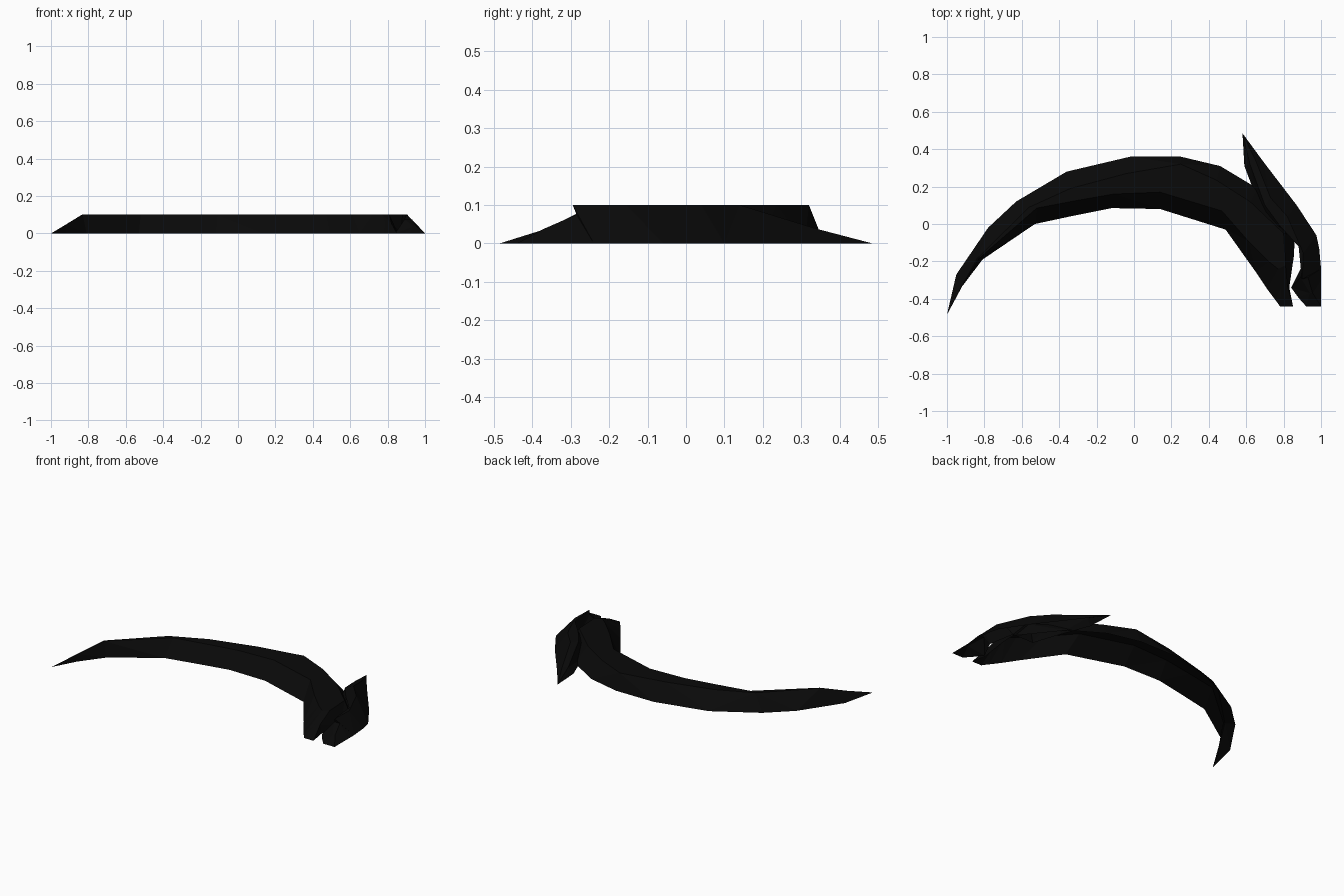
import bpy, bmesh

if "Cube" in bpy.data.objects:
    bpy.data.objects.remove(bpy.data.objects["Cube"])

black = bpy.data.materials.new("matte_black")
black.diffuse_color = (0.0028, 0.0028, 0.0028, 1)
black.use_nodes = True
black.node_tree.nodes["Principled BSDF"].inputs["Base Color"].default_value = black.diffuse_color


def ridge_loft(name, start, stations, end):
    """Faceted shell, open underneath. Each station gives outer base, outer
    crest, inner crest and inner base as x, y pairs, then the crest height."""
    bm = bmesh.new()
    rings = []
    for ob, oc, ic, ib, h in stations:
        rings.append([bm.verts.new((p[0], p[1], z))
                      for p, z in ((ob, 0), (oc, h), (ic, h), (ib, 0))])
    # pointed start
    tip = bm.verts.new((*start, 0))
    for i in range(3):
        bm.faces.new((tip, rings[0][i], rings[0][i + 1]))
    # outer slope, top and inner slope
    for a, b in zip(rings, rings[1:]):
        for i in range(3):
            bm.faces.new((a[i], b[i], b[i + 1], a[i + 1]))
    # chisel end lying on the base plane
    last = rings[-1]
    e_out, e_in = [bm.verts.new((*p, 0)) for p in end]
    bm.faces.new((last[0], e_out, last[1]))
    bm.faces.new((last[1], e_out, e_in, last[2]))
    bm.faces.new((last[2], e_in, last[3]))
    bmesh.ops.triangulate(bm, faces=bm.faces[:])
    bmesh.ops.recalc_face_normals(bm, faces=bm.faces[:])
    # make the shell face upward
    if sum(f.normal.z * f.calc_area() for f in bm.faces) < 0:
        bmesh.ops.reverse_faces(bm, faces=bm.faces[:])
    mesh = bpy.data.meshes.new(name)
    bm.to_mesh(mesh)
    bm.free()
    mesh.materials.append(black)
    obj = bpy.data.objects.new(name, mesh)
    bpy.context.collection.objects.link(obj)


# long curved blade running into the handle
ridge_loft("curved_blade", (-1, -.485), [
    ((-.95, -.27), (-.92, -.33), (-.918, -.332), (-.92, -.335), .048),
    ((-.78, -.02), (-.835, -.18), (-.83, -.185), (-.81, -.19), .1),
    ((-.63, .12), (-.56, .09), (-.52, .085), (-.53, 0), .1),
    ((-.36, .28), (-.34, .19), (-.31, .125), (-.32, .045), .1),
    ((-.02, .36), (-.04, .27), (-.11, .16), (-.12, .085), .1),
    ((.25, .36), (.25, .32), (.14, .17), (.14, .08), .1),
    ((.46, .31), (.44, .235), (.47, .07), (.49, -.03), .1),
    ((.66, .19), (.62, .12), (.61, -.09), (.65, -.255), .1),
    ((.86, -.06), (.80, -.05), (.72, -.2), (.71, -.345), .1),
    ((.855, -.17), (.81, -.22), (.77, -.24), (.755, -.405), .1),
    ((.83, -.34), (.82, -.33), (.79, -.33), (.77, -.425), .055),
], ((.85, -.44), (.78, -.44)))

# spiked guard wrapping the end of the handle
ridge_loft("spiked_guard", (.58, .485), [
    ((.69, .335), (.65, .34), (.62, .32), (.59, .31), .038),
    ((.87, .10), (.73, .14), (.70, .10), (.67, .10), .1),
    ((.975, -.06), (.82, .04), (.78, -.01), (.72, -.05), .1),
    ((.99, -.13), (.905, -.155), (.88, -.12), (.87, -.05), .1),
    ((1, -.24), (.90, -.295), (.895, -.27), (.90, -.22), .1),
    ((1, -.30), (.93, -.285), (.89, -.285), (.84, -.34), .075),
    ((1, -.37), (.955, -.37), (.94, -.37), (.88, -.395), .038),
], ((1, -.44), (.92, -.44)))
